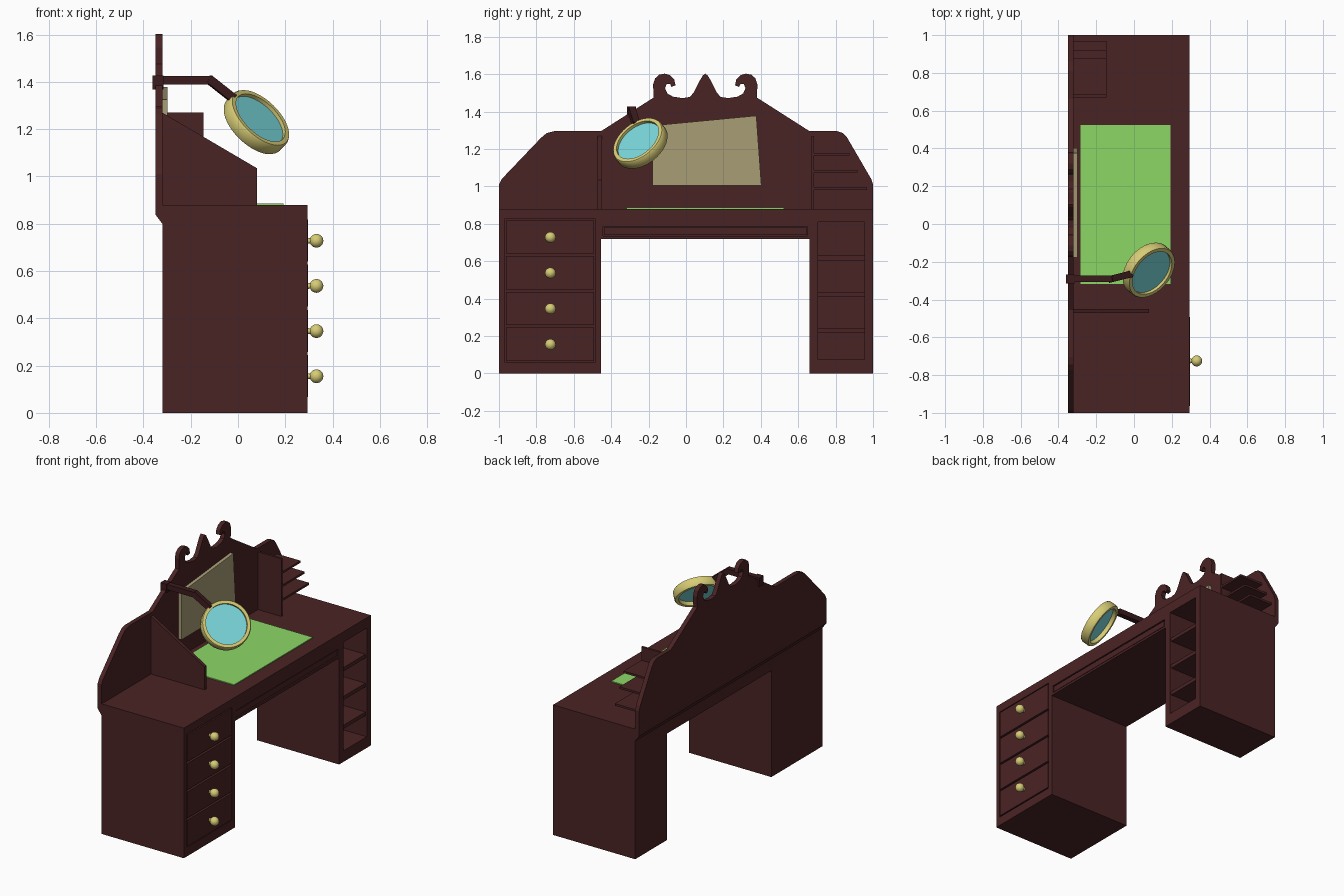
import bpy, bmesh, math
from mathutils import Vector, Matrix

old = bpy.data.objects.get("Cube")
if old:
    bpy.data.objects.remove(old, do_unlink=True)


def material(name, rgb):
    """Flat material from display colour, stored as linear values."""
    lin = [((c / 255 + 0.055) / 1.055) ** 2.4 for c in rgb] + [1]
    m = bpy.data.materials.new(name)
    m.use_nodes = True
    m.diffuse_color = lin
    m.node_tree.nodes["Principled BSDF"].inputs["Base Color"].default_value = lin
    return m


WOOD = material("dark red wood", (74, 35, 36))
ARM = material("darker wood", (60, 27, 29))
GOLD = material("brass", (215, 204, 118))
GLASS = material("blue glass", (122, 216, 219))
GREEN = material("green felt", (140, 215, 101))
BOARD = material("tan board", (168, 157, 118))


def finish(name, bm, mat, smooth=False):
    bmesh.ops.recalc_face_normals(bm, faces=bm.faces)
    me = bpy.data.meshes.new(name)
    bm.to_mesh(me)
    bm.free()
    me.materials.append(mat)
    ob = bpy.data.objects.new(name, me)
    bpy.context.collection.objects.link(ob)
    if smooth:
        bpy.ops.object.select_all(action="DESELECT")
        ob.select_set(True)
        bpy.context.view_layer.objects.active = ob
        bpy.ops.object.shade_smooth_by_angle(angle=math.radians(40))
    return ob


def boxes(name, mat, *spans):
    """One object from boxes, each given as x, y and z ranges."""
    bm = bmesh.new()
    for span in spans:
        mid = Vector([(a + b) / 2 for a, b in span])
        size = Vector([b - a for a, b in span])
        bmesh.ops.create_cube(bm, size=1, matrix=Matrix.LocRotScale(mid, None, size))
    return finish(name, bm, mat)


def prism(name, mat, pts, place, a, b):
    """Extrude a 2D outline from a to b; place(u, v, w) gives the position."""
    bm = bmesh.new()
    lo = [bm.verts.new(place(u, v, a)) for u, v in pts]
    hi = [bm.verts.new(place(u, v, b)) for u, v in pts]
    bm.faces.new(lo)
    bm.faces.new(hi)
    for i in range(len(pts)):
        j = (i + 1) % len(pts)
        bm.faces.new((lo[i], lo[j], hi[j], hi[i]))
    return finish(name, bm, mat)


def beam(name, mat, p, q, width):
    p, q = Vector(p), Vector(q)
    d = q - p
    rot = d.to_track_quat("X", "Z")
    bm = bmesh.new()
    bmesh.ops.create_cube(bm, size=1, matrix=Matrix.LocRotScale(
        (p + q) / 2, rot, Vector((d.length, width, width))))
    return finish(name, bm, mat)


BACK, FRONT, TOP = -0.32, 0.295, 0.88
along_x = lambda u, v, w: (w, u, v)
along_y = lambda u, v, w: (u, w, v)


def framed_pedestal(name, y, opening_y, opening_z, floor):
    """Block with an opening in its front that reaches back to floor."""
    x = (floor, FRONT)
    return boxes(name, WOOD,
                 ((BACK, floor), y, (0, TOP)),
                 (x, (y[0], opening_y[0]), (0, TOP)),
                 (x, (opening_y[1], y[1]), (0, TOP)),
                 (x, opening_y, (0, opening_z[0])),
                 (x, opening_y, (opening_z[1], TOP)))


# Pedestals
framed_pedestal("drawer_pedestal", (-1, -0.455), (-0.97, -0.485), (0.06, 0.825), 0.27)
framed_pedestal("cubby_pedestal", (0.66, 1), (0.705, 0.955), (0.075, 0.81), -0.29)
boxes("cubby_shelves", WOOD, *[((-0.29, 0.285), (0.705, 0.955), (z, z + 0.025))
                               for z in (0.215, 0.41, 0.605)])

# Drawers with brass knobs
for i in range(4):
    z = 0.155 + i * 0.191
    boxes(f"drawer_{i + 1}", WOOD, ((0.265, 0.297), (-0.963, -0.492), (z - 0.088, z + 0.09)))
    bm = bmesh.new()
    bmesh.ops.create_uvsphere(bm, u_segments=20, v_segments=12, radius=0.029,
                              matrix=Matrix.Translation((0.332, -0.725, z)))
    bmesh.ops.create_cone(bm, cap_ends=True, segments=12, radius1=0.013, radius2=0.01, depth=0.03,
                          matrix=Matrix.Translation((0.305, -0.725, z)) @ Matrix.Rotation(math.pi / 2, 4, "Y"))
    finish(f"knob_{i + 1}", bm, GOLD, True)

# Desktop span with a shallow pencil drawer
span = (-0.455, 0.66)
boxes("desktop_span", WOOD,
      ((BACK, 0.275), span, (0.72, TOP)),
      ((0.275, FRONT), span, (0.785, TOP)),
      ((0.275, FRONT), span, (0.72, 0.735)),
      ((0.275, FRONT), (-0.455, -0.445), (0.735, 0.785)),
      ((0.275, FRONT), (0.65, 0.66), (0.735, 0.785)))
boxes("pencil_drawer", WOOD, ((0.27, 0.292), (-0.438, 0.643), (0.74, 0.779)))
boxes("felt_mat", GREEN, ((-0.283, 0.193), (-0.317, 0.524), (TOP, TOP + 0.006)))

# Backboard with a mirrored scroll crest
crest = [(-0.455, 1.295), (-0.173, 1.475), (-0.176, 1.545), (-0.165, 1.578), (-0.143, 1.597),
         (-0.115, 1.603), (-0.085, 1.595), (-0.063, 1.572), (-0.056, 1.54), (-0.078, 1.532),
         (-0.085, 1.548), (-0.103, 1.548), (-0.112, 1.525), (-0.1, 1.497), (-0.07, 1.48),
         (-0.02, 1.472), (0.02, 1.478), (0.04, 1.5), (0.075, 1.568), (0.09, 1.593)]
outline = ([(-1, 0.8), (-1, 1.01), (-0.985, 1.04), (-0.775, 1.26), (-0.745, 1.285), (-0.705, 1.295)]
           + crest + [(0.103, 1.603)] + [(0.206 - y, z) for y, z in reversed(crest)]
           + [(0.81, 1.295), (0.84, 1.285), (0.862, 1.26), (0.99, 1.04), (1, 1.01), (1, 0.8)])
board = prism("backboard", WOOD, outline, along_x, -0.35, BACK)
for v in board.data.vertices:
    if v.co.z < 0.81 and v.co.x < -0.34:
        v.co.z = 0.84

# Dividers and small stepped shelves
prism("sloped_divider", WOOD, [(BACK, TOP), (BACK, 1.27), (0.08, 1.035), (0.08, TOP)],
      along_y, -0.472, -0.45)
boxes("shelf_divider", WOOD, ((BACK, -0.145), (0.67, 0.685), (TOP, 1.27)))
boxes("small_shelves", WOOD, *[((BACK, -0.145), (0.685, end), (z, z + 0.014))
                               for z, end in ((0.98, 0.968), (1.075, 0.918), (1.165, 0.875))])

# Slanted pin board
prism("pin_board", BOARD, [(-0.178, 1.005), (0.403, 1.005), (0.376, 1.378), (-0.178, 1.325)],
      along_x, BACK, -0.298)

# Magnifier arm
elbow = (-0.115, -0.29, 1.407)
boxes("arm_clamp", ARM, ((-0.361, -0.315), (-0.315, -0.268), (1.368, 1.428)))
beam("arm_bar", ARM, (-0.35, -0.29, 1.407), elbow, 0.036)
beam("arm_neck", ARM, (-0.125, -0.292, 1.413), (-0.02, -0.266, 1.33), 0.036)

# Magnifier ring and lens
tilt = Vector((0.6, -0.5, 0.63)).to_track_quat("Z", "Y")
place = Matrix.LocRotScale(Vector((0.078, -0.244, 1.23)), tilt, None)
bm = bmesh.new()
profile = [(0.13, -0.03), (0.15, -0.03), (0.155, -0.022), (0.155, 0.022), (0.15, 0.03), (0.13, 0.03)]
verts = [bm.verts.new((r, 0, z)) for r, z in profile]
edges = [bm.edges.new((verts[i], verts[i - 1])) for i in range(len(verts))]
bmesh.ops.spin(bm, geom=verts + edges, cent=(0, 0, 0), axis=(0, 0, 1),
               angle=2 * math.pi, steps=40, use_merge=True)
bmesh.ops.remove_doubles(bm, verts=bm.verts, dist=0.0005)
bm.transform(place)
finish("lens_ring", bm, GOLD, True)
bm = bmesh.new()
bmesh.ops.create_cone(bm, cap_ends=True, segments=40, radius1=0.132, radius2=0.132, depth=0.016,
                      matrix=place @ Matrix.Translation((0, 0, 0.005)))
finish("lens", bm, GLASS, True)
